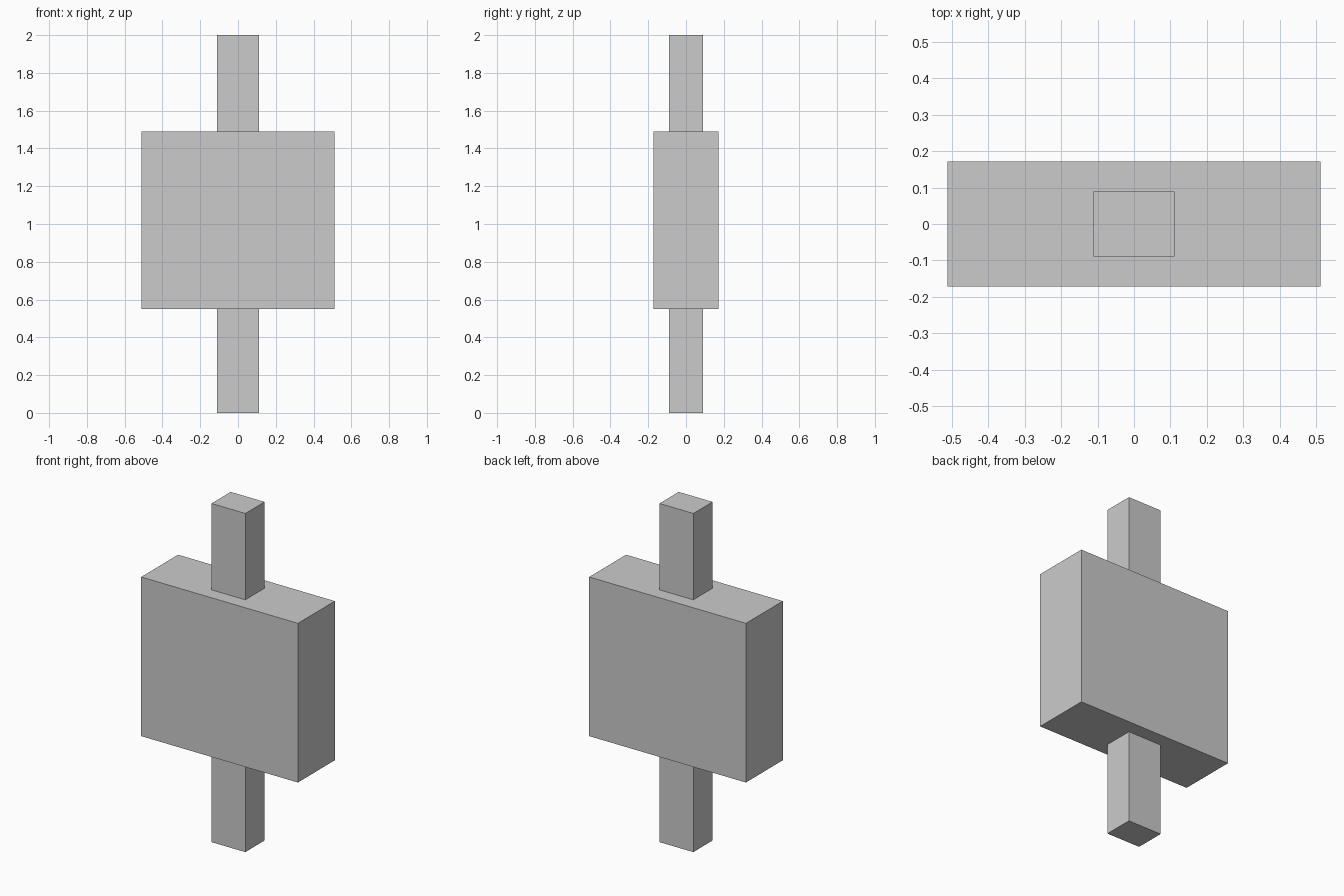
import bpy
import bmesh
from mathutils import Vector

default = bpy.data.objects.get("Cube")
if default:
    bpy.data.objects.remove(default, do_unlink=True)

# Single flat grey for every part
grey = bpy.data.materials.new("light_grey")
grey.use_nodes = True
colour = (0.6, 0.6, 0.6, 1.0)
grey.diffuse_color = colour
grey.node_tree.nodes["Principled BSDF"].inputs["Base Color"].default_value = colour


def box(name, width, depth, bottom, top):
    """Flat-shaded box centred on the vertical axis."""
    mesh = bpy.data.meshes.new(name)
    bm = bmesh.new()
    bmesh.ops.create_cube(bm, size=1)
    bmesh.ops.scale(bm, vec=Vector((width, depth, top - bottom)), verts=bm.verts)
    bmesh.ops.translate(bm, vec=Vector((0, 0, (top + bottom) / 2)), verts=bm.verts)
    bm.to_mesh(mesh)
    bm.free()
    mesh.materials.append(grey)
    obj = bpy.data.objects.new(name, mesh)
    bpy.context.collection.objects.link(obj)
    return obj


# Wide slab in the middle, with a square post running through it
box("body_block", 1.024, 0.344, 0.55, 1.49)
box("centre_post", 0.221, 0.179, 0.0, 2.0)
